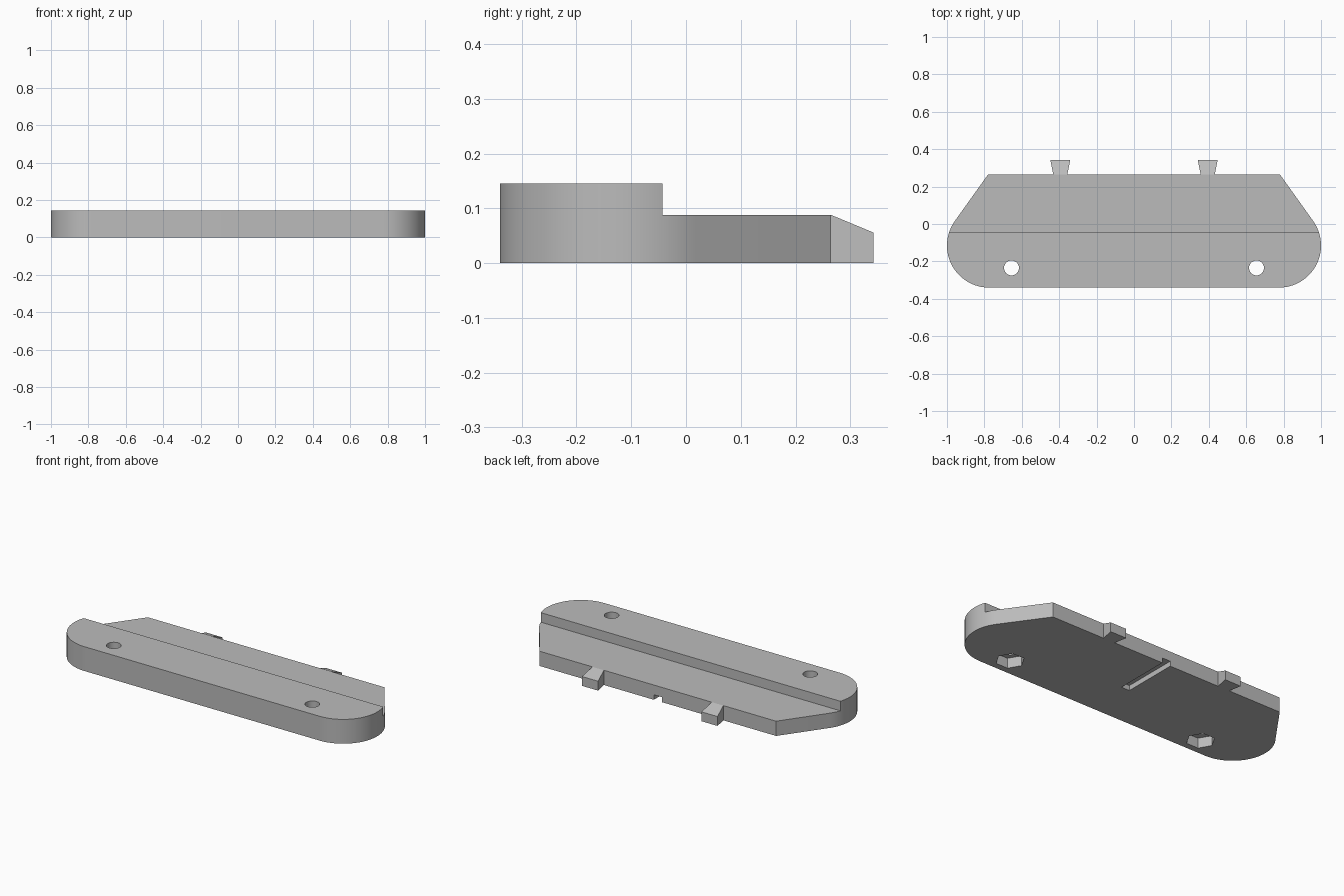
import bpy, bmesh, math

cube = bpy.data.objects.get("Cube")
if cube:
    bpy.data.objects.remove(cube, do_unlink=True)

# One plain grey for the whole piece
GREY = (0.5, 0.5, 0.5, 1)
mat = bpy.data.materials.new("plain grey")
mat.use_nodes = True
mat.diffuse_color = GREY
mat.node_tree.nodes["Principled BSDF"].inputs["Base Color"].default_value = GREY

DECK, TOP, STEP_Y, BACK_Y = 0.088, 0.145, -0.043, 0.265
END_X, END_Y, END_R = 0.775, -0.115, 0.225


def prism(name, outline, z0, z1):
    """Extrude a counter-clockwise outline from z0 to z1."""
    bm = bmesh.new()
    low = [bm.verts.new((x, y, z0)) for x, y in outline]
    high = [bm.verts.new((x, y, z1)) for x, y in outline]
    bm.faces.new(low[::-1])
    bm.faces.new(high)
    for i in range(len(low)):
        j = (i + 1) % len(low)
        bm.faces.new((low[i], low[j], high[j], high[i]))
    mesh = bpy.data.meshes.new(name)
    bm.to_mesh(mesh)
    bm.free()
    mesh.materials.append(mat)
    obj = bpy.data.objects.new(name, mesh)
    bpy.context.collection.objects.link(obj)
    return obj


def polygon(x, y, r, n):
    return [(x + r * math.cos(math.tau * i / n), y + r * math.sin(math.tau * i / n))
            for i in range(n)]


def box(x0, x1, y0, y1):
    return [(x0, y0), (x1, y0), (x1, y1), (x0, y1)]


def cut(target, cutters):
    for c in cutters:
        c.hide_render = True
        mod = target.modifiers.new(c.name, "BOOLEAN")
        mod.operation = "DIFFERENCE"
        mod.solver = "EXACT"
        mod.object = c
    bpy.context.view_layer.objects.active = target
    for mod in list(target.modifiers):
        bpy.ops.object.modifier_apply(modifier=mod.name)
    for c in cutters:
        bpy.data.objects.remove(c, do_unlink=True)


# Body: rounded front ends running tangent into straight tapered sides
sweep = math.radians(36.3)
right = []
for i in range(33):
    a = -math.pi / 2 + (sweep + math.pi / 2) * i / 32
    right.append((END_X + END_R * math.cos(a), END_Y + END_R * math.sin(a)))
right.append((0.78, BACK_Y))
body = prism("body", right + [(-x, y) for x, y in reversed(right)], 0, TOP)

# Lowered rear deck, cable groove underneath, screw holes with hex nut pockets
cutters = [prism("deck_cutter", box(-1.2, 1.2, STEP_Y, 0.5), DECK, 0.3),
           prism("groove_cutter", box(-0.027, 0.027, -0.07, 0.5), -0.1, 0.03)]
for side in (-1, 1):
    cutters.append(prism("hole_cutter", polygon(side * 0.655, -0.235, 0.04, 32), -0.1, 0.3))
    cutters.append(prism("nut_cutter", polygon(side * 0.655, -0.235, 0.078, 6), -0.1, 0.06))
cut(body, cutters)

# Dovetail tabs on the back edge, sloping down outwards
tabs = []
for side, label in ((1, "left"), (-1, "right")):
    cx = side * 0.394
    tab = prism(label + "_dovetail_tab",
                [(cx - 0.038, BACK_Y), (cx + 0.038, BACK_Y),
                 (cx + 0.053, 0.342), (cx - 0.053, 0.342)], 0, DECK)
    for v in tab.data.vertices:
        if v.co.z > 0.05 and v.co.y > 0.3:
            v.co.z = 0.056
    tabs.append(tab)

# Smooth the rounded walls and keep the edges crisp
bpy.ops.object.select_all(action="DESELECT")
body.select_set(True)
bpy.context.view_layer.objects.active = body
bpy.ops.object.shade_smooth_by_angle(angle=math.radians(30))
